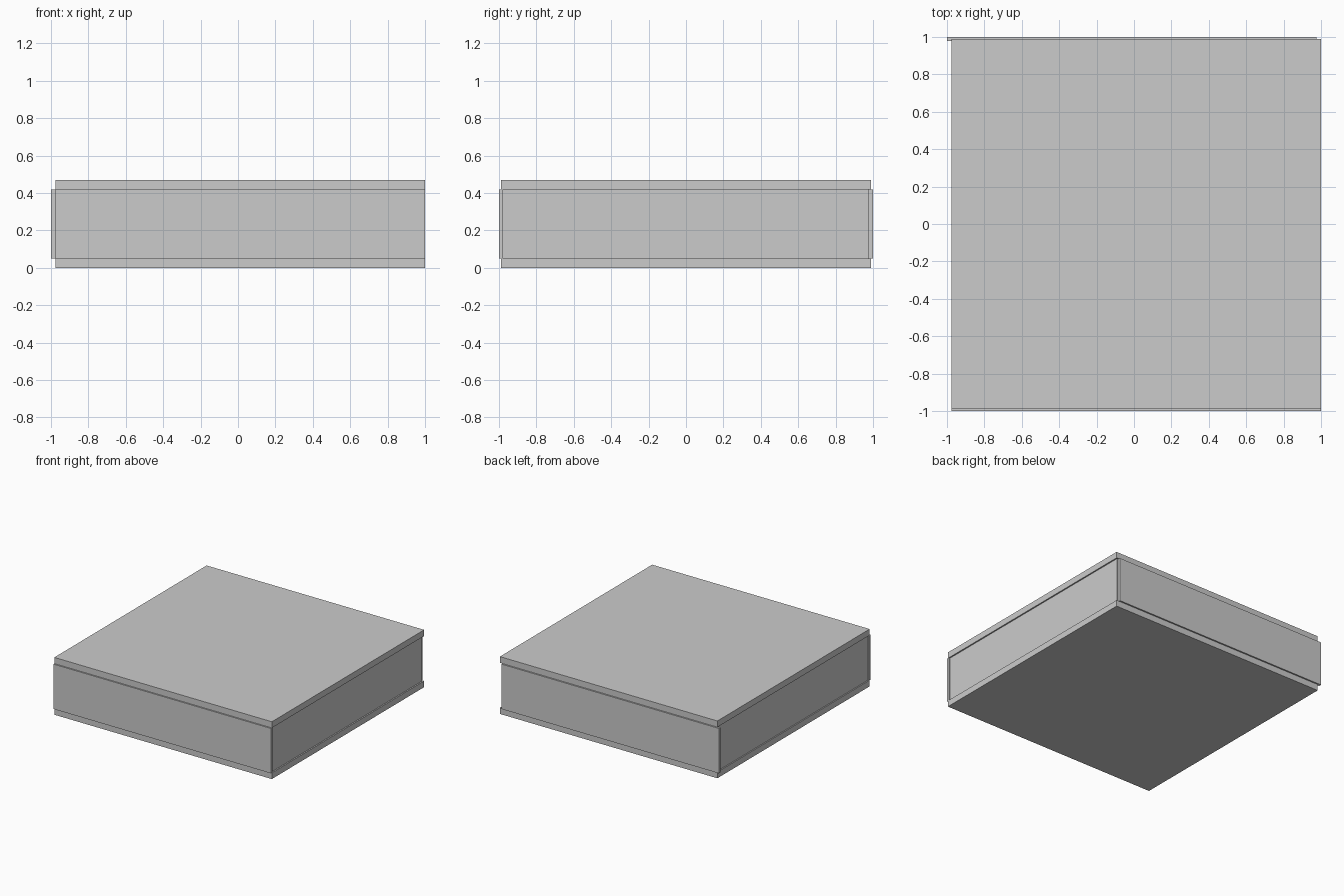
import bpy

if "Cube" in bpy.data.objects:
    bpy.data.objects.remove(bpy.data.objects["Cube"])


def box(name, x, y, z):
    """Box part spanning the given (min, max) ranges."""
    bpy.ops.mesh.primitive_cube_add(
        size=1, location=[(a + b) / 2 for a, b in (x, y, z)])
    ob = bpy.context.object
    ob.name = name
    ob.scale = [b - a for a, b in (x, y, z)]
    bpy.ops.object.transform_apply(location=False, rotation=False, scale=True)
    return ob


SLAB = 0.051     # lid and base thickness
WALL_TOP = 0.42
HEIGHT = 0.471
slab_x, slab_y = (-0.977, 1.0), (-0.989, 0.988)
wall_z = (SLAB, WALL_TOP)

# Base and lid panels
box("base_panel", slab_x, slab_y, (0, SLAB))
box("lid_panel", slab_x, slab_y, (WALL_TOP, HEIGHT))

# Front and back walls, staggered sideways and slightly proud of the panels
box("front_wall", (-0.977, 1.0), (-1.0, -0.979), wall_z)
box("back_wall", (-1.0, 0.977), (0.979, 1.0), wall_z)

# Side walls between them, slightly recessed under the panels
box("right_wall", (0.967, 0.989), (-0.979, 0.979), wall_z)
box("left_wall", (-0.967, -0.945), (-0.979, 0.979), wall_z)
